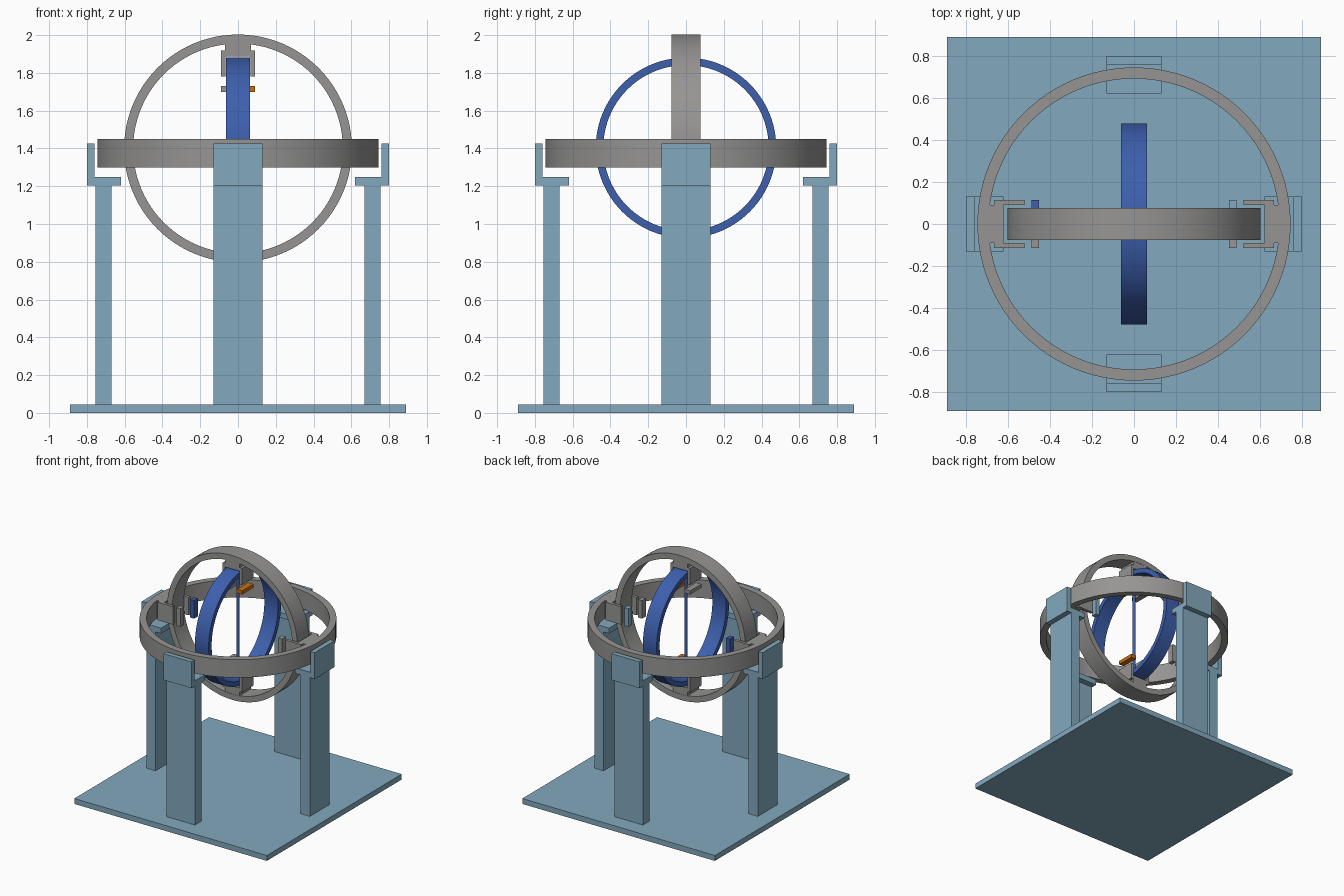
import bpy, bmesh, math
from mathutils import Matrix, Vector

if "Cube" in bpy.data.objects:
    bpy.data.objects.remove(bpy.data.objects["Cube"])

def material(name, rgb):
    m = bpy.data.materials.new(name)
    m.diffuse_color = (*rgb, 1)
    m.use_nodes = True
    m.node_tree.nodes["Principled BSDF"].inputs["Base Color"].default_value = m.diffuse_color
    return m

PALE = material("pale blue", (0.225, 0.395, 0.515))
GREY = material("grey", (0.305, 0.30, 0.295))
BLUE = material("deep blue", (0.047, 0.115, 0.42))
ORANGE = material("orange", (0.58, 0.16, 0.004))

RING_Z = 1.375      # height of the horizontal ring centre
CORE_Z = 1.40       # height of the upright ring centre

def finish(name, bm, mat, smooth=False):
    bmesh.ops.recalc_face_normals(bm, faces=bm.faces)
    mesh = bpy.data.meshes.new(name)
    bm.to_mesh(mesh)
    bm.free()
    ob = bpy.data.objects.new(name, mesh)
    bpy.context.collection.objects.link(ob)
    mesh.materials.append(mat)
    if smooth:
        bpy.ops.object.select_all(action='DESELECT')
        ob.select_set(True)
        bpy.context.view_layer.objects.active = ob
        bpy.ops.object.shade_smooth_by_angle()
    return ob

def box(name, lo, hi, mat, rot=Matrix()):
    """Axis-aligned box between two corners, then rotated."""
    lo, hi = Vector(lo), Vector(hi)
    bm = bmesh.new()
    bmesh.ops.create_cube(bm, size=1, matrix=rot @ Matrix.Translation((lo + hi) / 2)
                          @ Matrix.Diagonal((*(hi - lo), 1)))
    return finish(name, bm, mat)

def prism(name, outline, half_width, mat, matrix):
    """Extrude an (x, z) outline along y, centred, then place it."""
    bm = bmesh.new()
    face = bm.faces.new([bm.verts.new((x, -half_width, z)) for x, z in outline])
    out = bmesh.ops.extrude_face_region(bm, geom=[face])
    verts = [v for v in out["geom"] if isinstance(v, bmesh.types.BMVert)]
    bmesh.ops.translate(bm, verts=verts, vec=(0, 2 * half_width, 0))
    bm.transform(matrix)
    return finish(name, bm, mat)

def ring(name, inner, outer, half_width, mat, matrix, n=96):
    """Flat-sided hoop about z, then placed."""
    bm = bmesh.new()
    profile = [(inner, -half_width), (outer, -half_width),
               (outer, half_width), (inner, half_width)]
    loops = []
    for i in range(n):
        a = 2 * math.pi * i / n
        loops.append([bm.verts.new((r * math.cos(a), r * math.sin(a), z)) for r, z in profile])
    for i in range(n):
        p, q = loops[i], loops[(i + 1) % n]
        for j in range(4):
            k = (j + 1) % 4
            bm.faces.new((p[j], q[j], q[k], p[k]))
    bm.transform(matrix)
    return finish(name, bm, mat, True)

# Base plate
box("base_plate", (-0.89, -0.89, 0), (0.89, 0.89, 0.045), PALE)

# Four legs, each with an L-shaped ring support
support = [(0.62, 1.205), (0.80, 1.205), (0.80, 1.425),
           (0.76, 1.425), (0.76, 1.25), (0.62, 1.25)]
for i in range(4):
    turn = Matrix.Rotation(i * math.pi / 2, 4, 'Z')
    box("leg", (0.67, -0.13, 0.045), (0.755, 0.13, 1.205), PALE, turn)
    prism("ring_support", support, 0.13, PALE, turn)

# Three nested rings
ring("outer_ring", 0.692, 0.745, 0.075, GREY, Matrix.Translation((0, 0, RING_Z)))
ring("middle_ring", 0.555, 0.603, 0.077, GREY,
     Matrix.Translation((0, 0, CORE_Z)) @ Matrix.Rotation(math.pi / 2, 4, 'X'))
ring("inner_ring", 0.438, 0.478, 0.063, BLUE,
     Matrix.Translation((0, 0, CORE_Z + 0.003)) @ Matrix.Rotation(math.pi / 2, 4, 'Y'))

# Axle rod across the inner ring
bm = bmesh.new()
bmesh.ops.create_cone(bm, cap_ends=True, segments=24, radius1=0.011, radius2=0.011,
                      depth=0.885, matrix=Matrix.Translation((0, 0, CORE_Z)))
finish("axle_rod", bm, BLUE, True)

def clevis(half_gap, half_out, half_neck, tip, seat, back, root):
    """Forked outline opening towards the centre, with a neck on its back."""
    right = [(half_gap, seat), (half_gap, tip), (half_out, tip),
             (half_out, back), (half_neck, back), (half_neck, root)]
    return right + [(-x, z) for x, z in reversed(right)]

# Forks holding the inner ring (top and bottom)
fork = clevis(0.066, 0.09, 0.068, 0.38, 0.488, 0.518, 0.56)
for flip in (0, math.pi):
    prism("inner_fork", fork, 0.075, GREY,
          Matrix.Translation((0, 0, CORE_Z)) @ Matrix.Rotation(flip, 4, 'X'))

# Forks holding the middle ring (left and right), turned on their sides
fork = clevis(0.09, 0.115, 0.09, 0.52, 0.62, 0.665, 0.70)
for flip in (0, math.pi):
    lay = Matrix(((0, 0, 1, 0), (1, 0, 0, 0), (0, 1, 0, 0), (0, 0, 0, 1)))
    prism("middle_fork", fork, 0.075, GREY,
          Matrix.Translation((0, 0, RING_Z)) @ Matrix.Rotation(flip, 4, 'Z') @ lay)

# Small marker blocks beside the inner ring
for z in (1.70, 1.07):
    box("right_marker", (0.04, -0.075, z), (0.09, 0.075, z + 0.03), ORANGE)
    box("left_marker", (-0.09, -0.075, z), (-0.04, 0.075, z + 0.03), GREY)

# Small marker blocks beside the middle ring
for sx, sy, mat in ((-1, -1, GREY), (1, -1, GREY), (-1, 1, BLUE), (1, 1, PALE)):
    x, y = sx * 0.47, sy * 0.09
    box("side_marker", (x - 0.018, y - 0.025, RING_Z - 0.075),
        (x + 0.018, y + 0.025, RING_Z + 0.075), mat)
